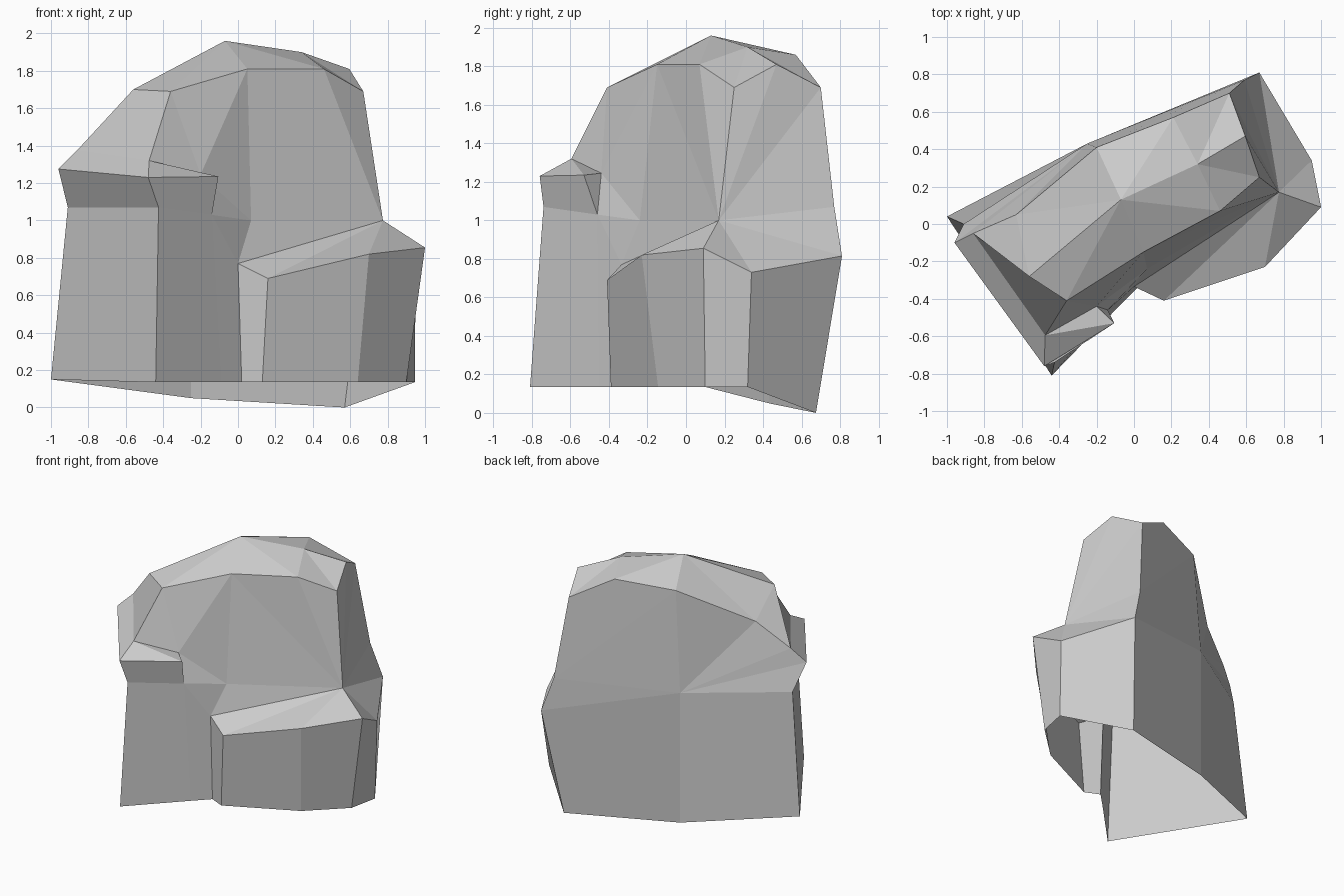
import bpy
import bmesh

cube = bpy.data.objects.get("Cube")
if cube:
    bpy.data.objects.remove(cube, do_unlink=True)

bm = bmesh.new()


def points(*coords):
    """Add one contour of the rock, counter-clockwise from the left end."""
    return [bm.verts.new(co) for co in coords]


def stitch(lower, upper, moves):
    """Skin two closed contours: L steps along the lower one, U along the upper, B along both."""
    i = j = 0
    for move in moves:
        next_i = i + (move in "LB")
        next_j = j + (move in "UB")
        corners = [lower[i % len(lower)], lower[next_i % len(lower)],
                   upper[next_j % len(upper)], upper[j % len(upper)]]
        corners = list(dict.fromkeys(corners))
        if len(corners) > 2:
            bm.faces.new(corners)
        i, j = next_i, next_j


# Open foot of the rock, lowest along the back
foot = points((-1, .04, .15), (-.44, -.81, .135), (-.09, -.45, .135), (.02, -.34, .135),
              (.13, -.39, .135), (.64, -.145, .135), (.9, .1, .135), (.945, .32, .135),
              (.57, .675, 0), (-.25, .43, .05))

# Top of the lower walls, including the rim of the front bulge
walls = points((-.91, 0, 1.07), (-.425, -.74, 1.07), (-.14, -.46, 1.03), (0, -.335, .77),
               (.16, -.41, .69), (.7, -.23, .82), (1, .09, .855), (.95, .34, .73),
               (.67, .81, .815), (-.25, .43, 1.05))
back_middle = walls[-1]

# Waist, where the main block rises behind the bulge
waist = points((.07, -.24, 1), (.775, .17, 1), (.59, .77, 1.07)) + [back_middle]

# Overhanging ledge: outer lip and inner crease
notch = points((-.2, -.44, 1.245))
lip = points((-.96, -.1, 1.275), (-.48, -.76, 1.23), (-.105, -.53, 1.235)) + notch + waist
crease = points((-.86, -.05, 1.375), (-.475, -.595, 1.32)) + notch + waist

# Shoulder contour and the two summit points
shoulder = points((-.56, -.28, 1.7), (-.36, -.41, 1.69), (.05, -.15, 1.81), (.46, .07, 1.81),
                  (.67, .25, 1.69), (.595, .47, 1.81), (.51, .7, 1.69), (.21, .57, 1.86),
                  (-.2, .41, 1.82), (-.63, .05, 1.56))
summit = points((-.07, .13, 1.96), (.34, .32, 1.9))

# Skin the contours from the foot to the summit
stitch(foot, walls, "B" * len(foot))
stitch(walls, lip, "BBUULULLLLLUBB")
stitch(lip, crease, "BLBBBBBB")
stitch(crease, shoulder, "BLULLUUUULUULULU")
stitch(shoulder, summit, "LLLULLLLULLL")

# Flat shaded stone
stone = bpy.data.materials.new("grey stone")
stone.use_nodes = True
grey = (.6, .6, .6, 1)
stone.diffuse_color = grey
shader = next(n for n in stone.node_tree.nodes if n.type == "BSDF_PRINCIPLED")
shader.inputs["Base Color"].default_value = grey
shader.inputs["Roughness"].default_value = .9

mesh = bpy.data.meshes.new("rock")
bm.to_mesh(mesh)
bm.free()
mesh.materials.append(stone)
rock = bpy.data.objects.new("rock", mesh)
bpy.context.collection.objects.link(rock)
